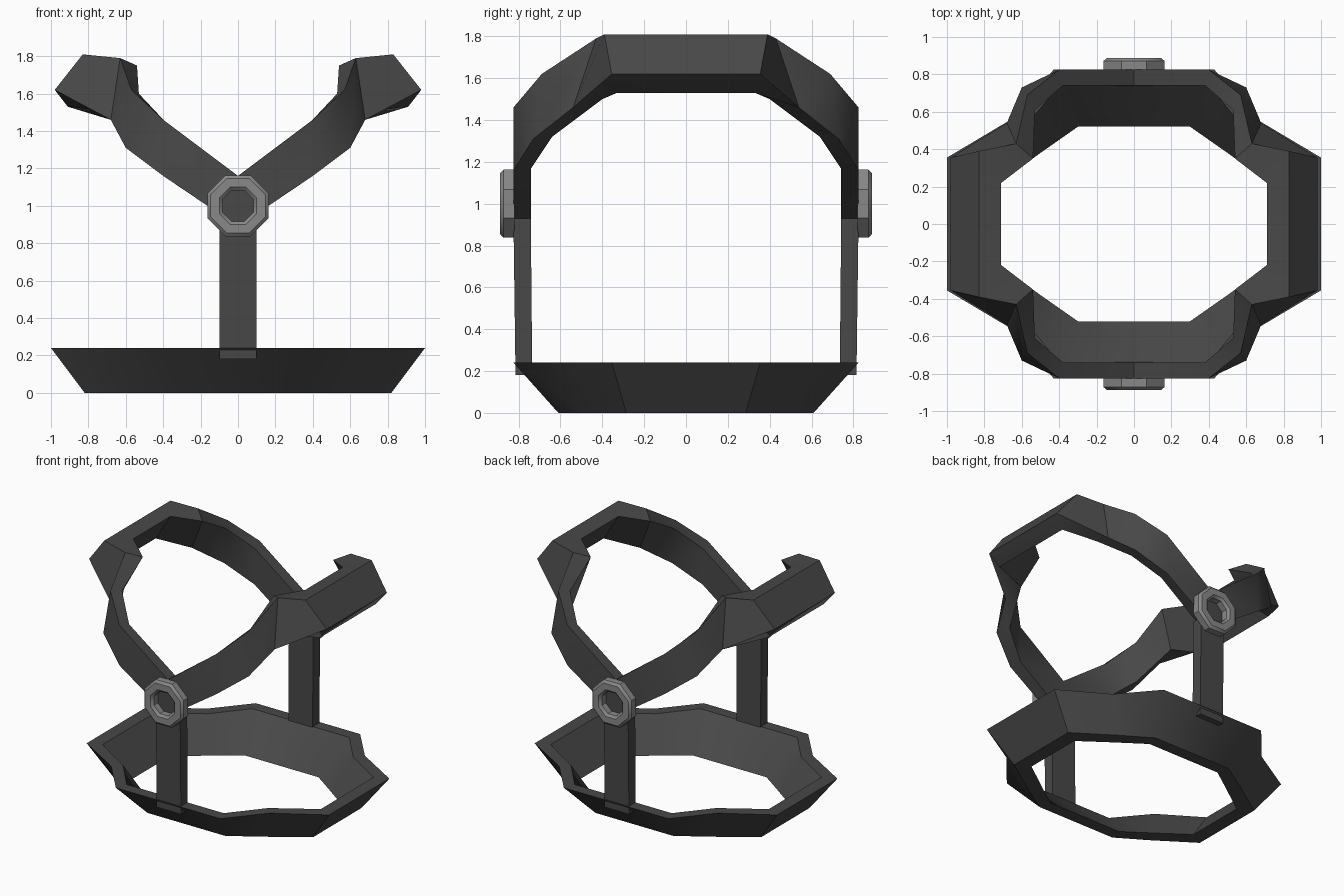
import bpy, bmesh, math

if "Cube" in bpy.data.objects:
    bpy.data.objects.remove(bpy.data.objects["Cube"])


def material(name, v):
    m = bpy.data.materials.new(name)
    m.diffuse_color = (v, v, v, 1)
    m.use_nodes = True
    m.node_tree.nodes["Principled BSDF"].inputs["Base Color"].default_value = m.diffuse_color
    return m


webbing = material("dark_webbing", 0.065)
metal = material("grey_metal", 0.25)


def loft(name, sections, mat, closed=False):
    """Skin a row of matching cross-sections into one solid."""
    bm = bmesh.new()
    rows = [[bm.verts.new(p) for p in s] for s in sections]
    n, k = len(rows), len(rows[0])
    for i in range(n if closed else n - 1):
        a, b = rows[i], rows[(i + 1) % n]
        for j in range(k):
            bm.faces.new((a[j], a[(j + 1) % k], b[(j + 1) % k], b[j]))
    if not closed:
        bm.faces.new(rows[0])
        bm.faces.new(rows[-1])
    bmesh.ops.recalc_face_normals(bm, faces=bm.faces[:])
    me = bpy.data.meshes.new(name)
    bm.to_mesh(me)
    bm.free()
    me.materials.append(mat)
    ob = bpy.data.objects.new(name, me)
    bpy.context.collection.objects.link(ob)
    bpy.context.view_layer.objects.active = ob
    ob.select_set(True)
    bpy.ops.object.shade_smooth_by_angle(angle=math.radians(40))
    ob.select_set(False)
    return ob


def flip(section, sx, sy):
    return [(x * sx, y * sy, z) for x, y, z in section]


# Lower girth band: sloping octagonal strip
# each corner: outer top, outer bottom, inner bottom, inner top (x, y)
corners = [
    [(1.0, .355), (.82, .285), (.715, .225), (.90, .31)],
    [(.655, .56), (.53, .48), (.50, .38), (.60, .50)],
    [(.43, .825), (.32, .61), (.30, .52), (.40, .74)],
]
heights = (.24, 0, 0, .24)
quarter = [[(x, y, z) for (x, y), z in zip(c, heights)] for c in corners]
band = (quarter
        + [flip(s, -1, 1) for s in reversed(quarter)]
        + [flip(s, -1, -1) for s in quarter]
        + [flip(s, 1, -1) for s in reversed(quarter)])
loft("lower_girth_band", band, webbing, closed=True)

# Upper loops: strap rising from the side ring, twisting over the shoulder
# each station: outer upper, outer lower, inner lower, inner upper
stations = [
    [(0, .825, 1.16), (0, .825, .89), (0, .74, .89), (0, .74, 1.16)],
    [(.40, .825, 1.46), (.40, .825, 1.16), (.38, .74, 1.17), (.38, .74, 1.44)],
    [(.57, .69, 1.62), (.60, .73, 1.31), (.56, .64, 1.32), (.53, .61, 1.60)],
    [(.63, .43, 1.79), (.68, .54, 1.46), (.66, .40, 1.50), (.54, .35, 1.75)],
    [(.83, .39, 1.81), (.98, .355, 1.62), (.91, .33, 1.53), (.71, .22, 1.79)],
]
for side, sx in (("right", 1), ("left", -1)):
    path = ([flip(s, sx, 1) for s in stations]
            + [flip(s, sx, -1) for s in reversed(stations)])
    loft(side + "_upper_loop", path, webbing)

for side, sy in (("front", -1), ("back", 1)):
    # Upright strap joining the lower band to the ring
    strap = [[(-.1, y0, z), (.1, y0, z), (.1, y1, z), (-.1, y1, z)]
             for z, y0, y1 in ((.18, .735, .815), (.93, .742, .825))]
    loft(side + "_upright_strap", [flip(s, 1, sy) for s in strap], webbing)

    # Eight-sided metal ring
    ring = []
    for i in range(8):
        a = math.radians(22.5 + 45 * i)
        ring.append([(r * math.cos(a), y * sy, 1 + r * math.sin(a))
                     for r, y in ((.176, .82), (.176, .872), (.158, .888),
                                  (.108, .888), (.09, .872), (.09, .82))])
    loft(side + "_ring", ring, metal, closed=True)
